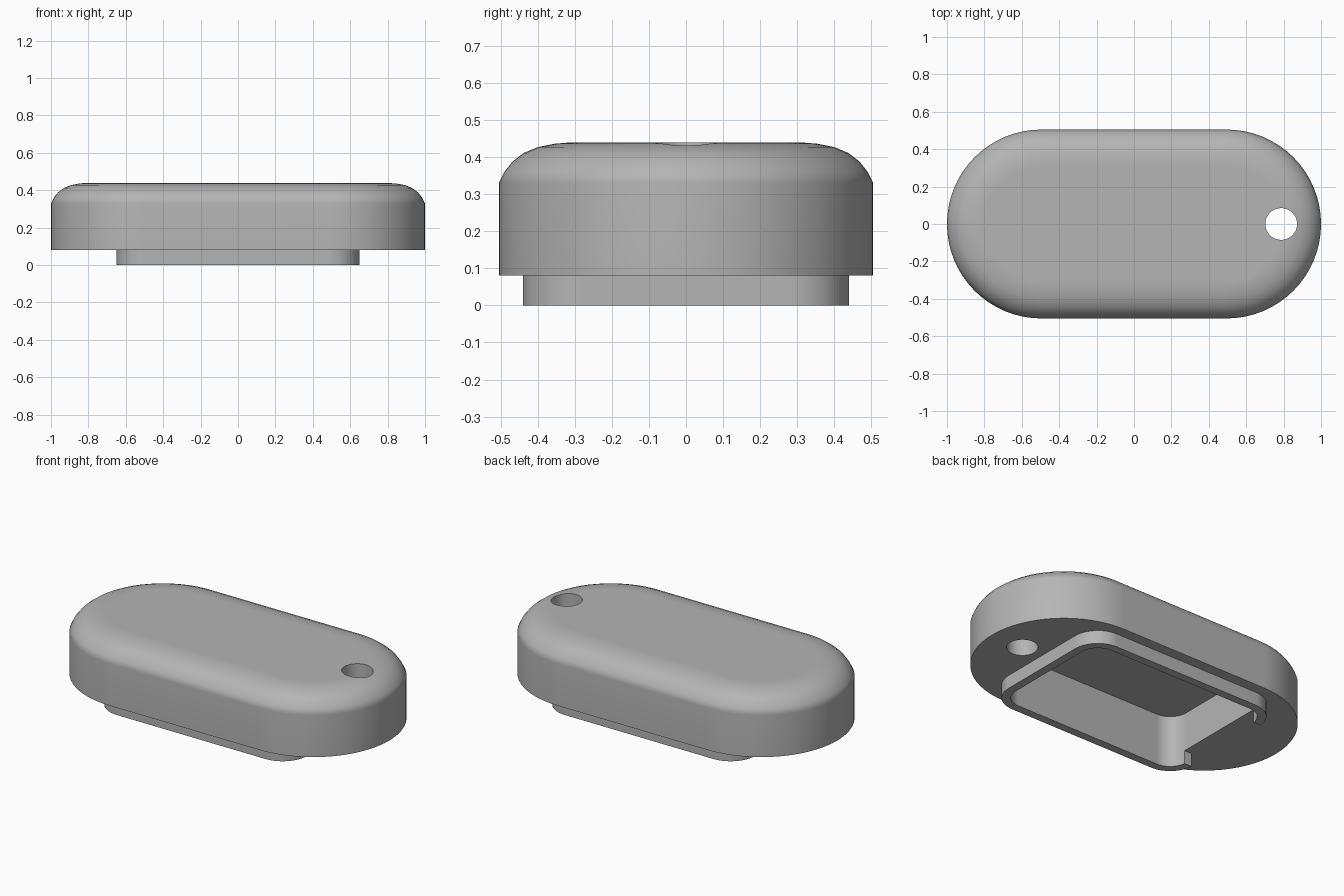
import bpy, bmesh
from math import cos, sin, pi, radians

if "Cube" in bpy.data.objects:
    bpy.data.objects.remove(bpy.data.objects["Cube"], do_unlink=True)

grey = bpy.data.materials.new("plain grey")
colour = (0.46, 0.46, 0.46, 1)
grey.diffuse_color = colour
grey.use_nodes = True
grey.node_tree.nodes["Principled BSDF"].inputs["Base Color"].default_value = colour


def rounded(hx, hy, r, steps=12):
    """Outline of a rounded rectangle, counter-clockwise."""
    pts = []
    for k, (sx, sy) in enumerate([(1, 1), (-1, 1), (-1, -1), (1, -1)]):
        for i in range(steps + 1):
            a = (k + i / steps) * pi / 2
            pts.append((sx * (hx - r) + r * cos(a), sy * (hy - r) + r * sin(a)))
    return pts


def loft(name, rings):
    """Solid skinned through (outline, height) rings, closed at both ends."""
    bm = bmesh.new()
    loops = [[bm.verts.new((x, y, z)) for x, y in pts] for pts, z in rings]
    n = len(loops[0])
    for low, high in zip(loops, loops[1:]):
        for i in range(n):
            j = (i + 1) % n
            bm.faces.new((low[i], low[j], high[j], high[i]))
    bm.faces.new(loops[0][::-1])
    bm.faces.new(loops[-1])
    bmesh.ops.remove_doubles(bm, verts=bm.verts, dist=1e-5)
    bmesh.ops.recalc_face_normals(bm, faces=bm.faces)
    mesh = bpy.data.meshes.new(name)
    bm.to_mesh(mesh)
    bm.free()
    mesh.materials.append(grey)
    ob = bpy.data.objects.new(name, mesh)
    bpy.context.collection.objects.link(ob)
    return ob


def prism(name, pts, z0, z1):
    return loft(name, [(pts, z0), (pts, z1)])


def activate(ob):
    bpy.ops.object.select_all(action='DESELECT')
    ob.select_set(True)
    bpy.context.view_layer.objects.active = ob


def cut(ob, cutter):
    mod = ob.modifiers.new("cut", 'BOOLEAN')
    mod.operation, mod.solver, mod.object = 'DIFFERENCE', 'EXACT', cutter
    activate(ob)
    bpy.ops.object.modifier_apply(modifier=mod.name)
    bpy.data.objects.remove(cutter, do_unlink=True)


def finish(ob):
    activate(ob)
    bpy.ops.object.shade_smooth_by_angle(angle=radians(35))
    mod = ob.modifiers.new("even shading", 'WEIGHTED_NORMAL')
    mod.keep_sharp = True
    bpy.ops.object.modifier_apply(modifier=mod.name)


RIM = 0.08            # underside of the body
INNER = rounded(0.60, 0.39, 0.11)

# Case body: oblong with a softly rounded top edge
edge = [(0, RIM), (0, 0.33), (0.015, 0.36), (0.037, 0.388), (0.067, 0.411),
        (0.105, 0.427), (0.15, 0.436), (0.2, 0.44)]
body = loft("case_body", [(rounded(1 - d, 0.505 - d, 0.505 - d, 16), z) for d, z in edge])

# Pocket in the underside and keyring hole through the end
cut(body, prism("pocket_cutter", INNER, -0.1, 0.31))
hole = [(0.787 + x, y) for x, y in rounded(0.085, 0.085, 0.085, 10)]
cut(body, prism("hole_cutter", hole, -0.1, 0.6))
finish(body)

# Locating lip around the pocket, open at one end
lip = prism("locating_lip", rounded(0.65, 0.44, 0.16), 0, RIM)
cut(lip, prism("lip_inner_cutter", INNER, -0.1, 0.2))
gap = [(-0.8, -0.29), (-0.4, -0.29), (-0.4, 0.29), (-0.8, 0.29)]
cut(lip, prism("gap_cutter", gap, -0.1, 0.2))
finish(lip)
